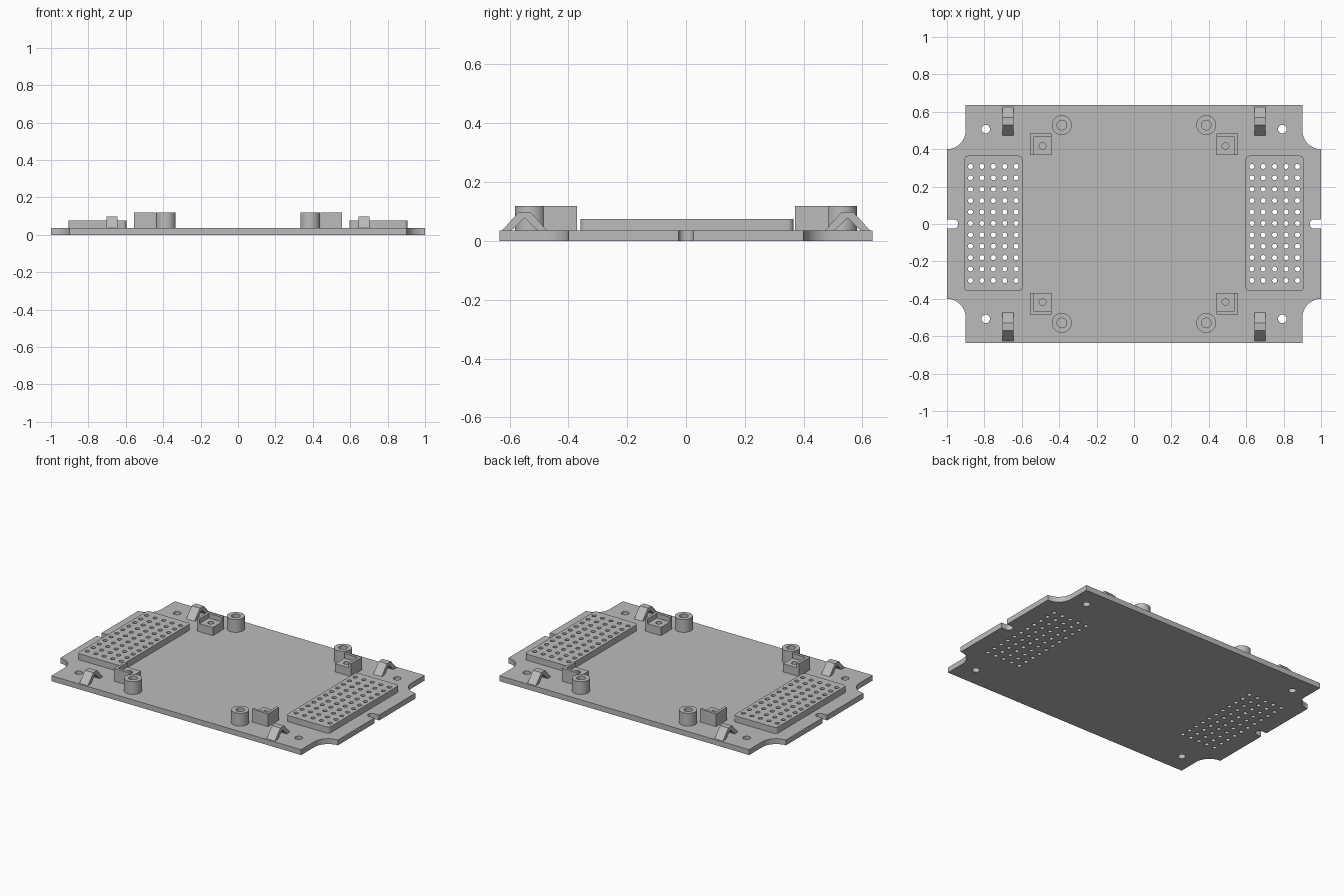
import bpy, bmesh
from math import sin, cos, pi, radians
from mathutils import Matrix

if "Cube" in bpy.data.objects:
    bpy.data.objects.remove(bpy.data.objects["Cube"])

grey = bpy.data.materials.new("plain grey")
grey.use_nodes = True
grey.diffuse_color = (0.5, 0.5, 0.5, 1)
grey.node_tree.nodes["Principled BSDF"].inputs["Base Color"].default_value = (0.5, 0.5, 0.5, 1)

PLATE, PAD, STEP, TALL = 0.035, 0.075, 0.088, 0.118
SIGNS = (1, -1)
CORNERS = [(sx, sy) for sx in SIGNS for sy in SIGNS]


def arc(cx, cy, r, a0, a1, n):
    angles = [radians(a0 + (a1 - a0) * i / n) for i in range(n + 1)]
    return [(cx + r * cos(a), cy + r * sin(a)) for a in angles]


def circle(cx, cy, r, n=24):
    return arc(cx, cy, r, 0, 360, n)[:-1]


def box(x0, x1, y0, y1):
    return [(x0, y0), (x1, y0), (x1, y1), (x0, y1)]


def flip(loop, sx, sy):
    return [(sx * x, sy * y) for x, y in loop]


def extrude(name, loops, low, high, matrix=Matrix()):
    """Extrude an outline; any loops inside it become holes."""
    curve = bpy.data.curves.new(name, 'CURVE')
    curve.dimensions = '2D'
    curve.fill_mode = 'BOTH'
    curve.extrude = (high - low) / 2
    for loop in loops:
        spline = curve.splines.new('POLY')
        spline.points.add(len(loop) - 1)
        for point, (x, y) in zip(spline.points, loop):
            point.co = (x, y, 0, 1)
        spline.use_cyclic_u = True
    helper = bpy.data.objects.new(name + "_outline", curve)
    bpy.context.collection.objects.link(helper)
    graph = bpy.context.evaluated_depsgraph_get()
    mesh = bpy.data.meshes.new_from_object(helper.evaluated_get(graph))
    bpy.data.objects.remove(helper)
    bpy.data.curves.remove(curve)

    bm = bmesh.new()
    bm.from_mesh(mesh)
    bmesh.ops.remove_doubles(bm, verts=bm.verts, dist=0.00005)
    bm.transform(matrix @ Matrix.Translation((0, 0, (low + high) / 2)))
    bmesh.ops.recalc_face_normals(bm, faces=bm.faces)
    bm.to_mesh(mesh)
    bm.free()
    mesh.materials.clear()
    mesh.materials.append(grey)
    obj = bpy.data.objects.new(name, mesh)
    bpy.context.collection.objects.link(obj)
    bpy.ops.object.select_all(action='DESELECT')
    obj.select_set(True)
    bpy.context.view_layer.objects.active = obj
    bpy.ops.object.shade_smooth_by_angle(angle=radians(30))
    return obj


# Base plate: scooped corners, end slots, mounting holes and vent holes
quarter = (arc(0.965, 0, 0.025, 180, 90, 8) + [(1, 0.025)]
           + arc(1, 0.5, 0.1, 270, 180, 12) + [(0.9, 0.635)])
half = flip(quarter[::-1], 1, -1)[:-1] + quarter
outline = half + flip(half, -1, -1)
vents = {s: [circle(s * 0.752 + i * 0.061, 0.003 + j * 0.061, 0.0135, 16)
             for i in range(-2, 3) for j in range(-5, 6)] for s in SIGNS}
mounts = [circle(sx * 0.793, sy * 0.507, 0.023) for sx, sy in CORNERS]
extrude("base_plate", [outline] + mounts + vents[1] + vents[-1], 0, PLATE)

# Raised perforated pads
for s, side in ((1, "left"), (-1, "right")):
    rounded = []
    for cx, cy, a in ((0.135, 0.342, 0), (-0.135, 0.342, 90),
                      (-0.135, -0.342, 180), (0.135, -0.342, 270)):
        rounded += arc(s * 0.752 + cx, 0.003 + cy, 0.02, a, a + 90, 6)
    extrude(side + "_vent_pad", [rounded] + vents[s], PLATE, PAD)

# Clip profile, drawn in the y-z plane
clip = [(-0.077, PLATE), (-0.02, 0.098), (0.02, 0.098), (0.077, PLATE),
        (0.045, PLATE), (0, 0.078), (-0.045, PLATE)]
upright = Matrix(((0, 0, 1, 0), (1, 0, 0, 0), (0, 1, 0, 0), (0, 0, 0, 1)))

for sx, sy in CORNERS:
    tag = ("back" if sy > 0 else "front") + ("_left" if sx > 0 else "_right")
    # Hollow round standoff
    x, y = sx * 0.386, sy * 0.529
    extrude(tag + "_standoff", [circle(x, y, 0.053, 32), circle(x, y, 0.026)], PLATE, TALL)
    # Corner rest: drilled step with two outer walls
    step = flip(box(0.44, 0.537, 0.37, 0.466), sx, sy)
    extrude(tag + "_rest_step", [step, circle(sx * 0.489, sy * 0.418, 0.018)], PLATE, STEP)
    wall = [(0.44, 0.466), (0.537, 0.466), (0.537, 0.37),
            (0.555, 0.37), (0.555, 0.484), (0.44, 0.484)]
    extrude(tag + "_rest_wall", [flip(wall, sx, sy)], PLATE, TALL)
    # Arched clip
    extrude(tag + "_clip", [clip], -0.03, 0.03,
            Matrix.Translation((sx * 0.674, sy * 0.549, 0)) @ upright)
